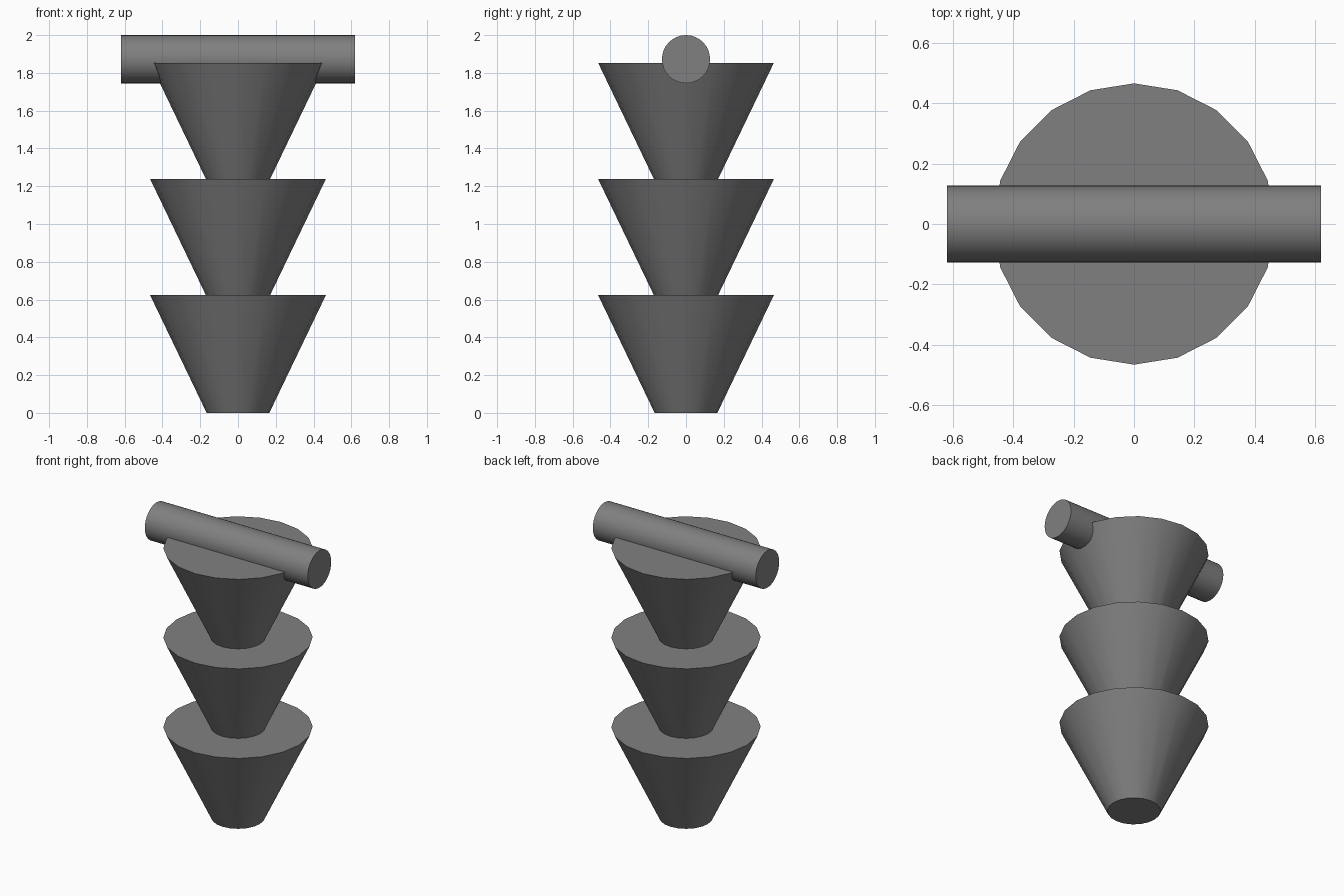
import bpy, math

if "Cube" in bpy.data.objects:
    bpy.data.objects.remove(bpy.data.objects["Cube"])

TIERS = 3
STEP = 0.615        # tiers sink slightly into the one below
HEIGHT = 0.623
R_BOTTOM, R_TOP = 0.166, 0.465
BAR_R, BAR_LEN = 0.1275, 1.238

# Dark grey surface
dark = bpy.data.materials.new("dark_grey")
dark.diffuse_color = (0.216, 0.216, 0.216, 1)
dark.use_nodes = True
dark.node_tree.nodes["Principled BSDF"].inputs["Base Color"].default_value = dark.diffuse_color


def finish(name):
    obj = bpy.context.object
    obj.name = name
    obj.data.materials.append(dark)
    bpy.ops.object.shade_smooth_by_angle(angle=math.radians(30))


# Stacked flared tiers, each 20-sided, with a vertex on the x and y axes
for i in range(TIERS):
    bpy.ops.mesh.primitive_cone_add(
        vertices=20, radius1=R_BOTTOM, radius2=R_TOP, depth=HEIGHT,
        location=(0, 0, i * STEP + HEIGHT / 2))
    finish(f"flared_tier_{i + 1}")

# Round bar lying across the top along x
bpy.ops.mesh.primitive_cylinder_add(
    vertices=32, radius=BAR_R, depth=BAR_LEN,
    location=(0, 0, 2 - BAR_R), rotation=(0, math.pi / 2, 0))
finish("top_bar")
